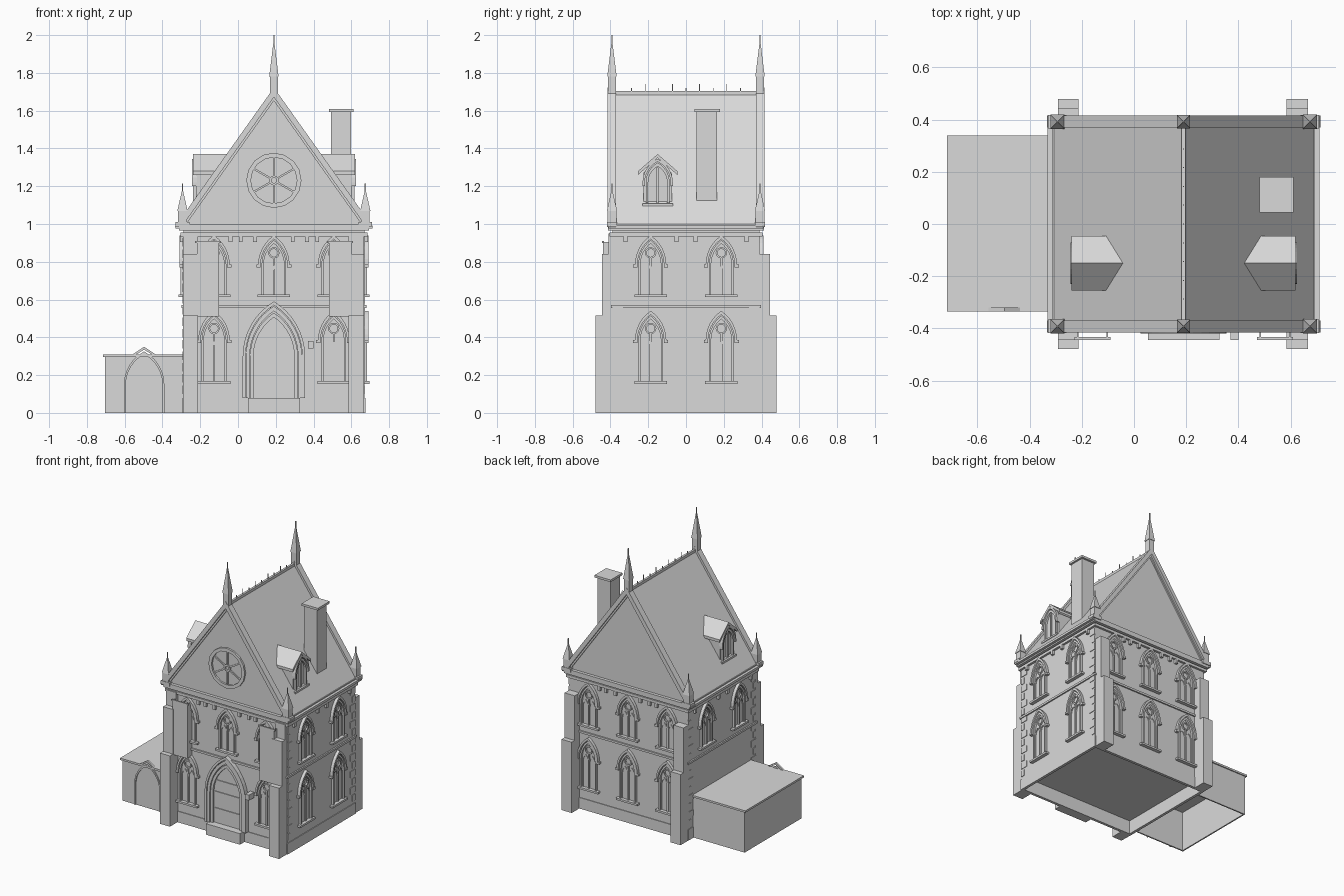
import bpy, bmesh, math
from mathutils import Matrix, Vector

if "Cube" in bpy.data.objects:
    bpy.data.objects.remove(bpy.data.objects["Cube"], do_unlink=True)

stone = bpy.data.materials.new("pale_grey_stone")
stone.use_nodes = True
stone.diffuse_color = (0.7, 0.7, 0.7, 1)
stone.node_tree.nodes["Principled BSDF"].inputs["Base Color"].default_value = (0.7, 0.7, 0.7, 1)

CX, HX, HY = 0.19, 0.479, 0.388       # house centre and half sizes
ID = Matrix.Identity(4)


def finish(name, bm, m=ID):
    bmesh.ops.recalc_face_normals(bm, faces=bm.faces)
    me = bpy.data.meshes.new(name)
    bm.to_mesh(me)
    bm.free()
    me.materials.append(stone)
    ob = bpy.data.objects.new(name, me)
    ob.matrix_world = m
    bpy.context.collection.objects.link(ob)
    return ob


def box(name, x0, x1, y0, y1, z0, z1, m=ID):
    bm = bmesh.new()
    bmesh.ops.create_cube(bm, size=1)
    for v in bm.verts:
        v.co = Vector(((x0 + x1) / 2 + v.co.x * (x1 - x0),
                       (y0 + y1) / 2 + v.co.y * (y1 - y0),
                       (z0 + z1) / 2 + v.co.z * (z1 - z0)))
    return finish(name, bm, m)


def shell(name, x0, x1, y0, y1, z0, z1, t):
    # four thin walls, open below
    box(name + "_left", x0, x0 + t, y0, y1, z0, z1)
    box(name + "_right", x1 - t, x1, y0, y1, z0, z1)
    box(name + "_front", x0 + t, x1 - t, y0, y0 + t, z0, z1)
    box(name + "_back", x0 + t, x1 - t, y1 - t, y1, z0, z1)


def prism(name, pts, y0, y1, m=ID):
    bm = bmesh.new()
    f = bm.faces.new([bm.verts.new((x, y0, z)) for x, z in pts])
    r = bmesh.ops.extrude_face_region(bm, geom=[f])
    for v in r["geom"]:
        if isinstance(v, bmesh.types.BMVert):
            v.co.y = y1
    return finish(name, bm, m)


def band(name, outer, inner, y0, y1, m=ID, closed=False):
    # moulding between two matching outlines
    bm = bmesh.new()
    rows = [[bm.verts.new((x, y, z)) for x, z in p]
            for p, y in ((outer, y0), (inner, y0), (inner, y1), (outer, y1))]
    n = len(outer)
    for i in range(n if closed else n - 1):
        j = (i + 1) % n
        for k in range(4):
            a, b = rows[k], rows[(k + 1) % 4]
            bm.faces.new((a[i], a[j], b[j], b[i]))
    if not closed:
        for i in (0, n - 1):
            bm.faces.new([r[i] for r in rows])
    return finish(name, bm, m)


def arch(w, bottom, spring, apex, u=0, steps=6):
    h = apex - spring
    r = (w * w + h * h) / (2 * w)
    end = math.atan2(h, r - w)
    half = [(w, bottom)] + [(w - r + r * math.cos(end * i / steps), spring + r * math.sin(end * i / steps))
                            for i in range(steps + 1)]
    return [(u + x, z) for x, z in half] + [(u - x, z) for x, z in half[-2::-1]]


def circle(u, z, r, n=12):
    return [(u + r * math.cos(math.tau * i / n), z + r * math.sin(math.tau * i / n)) for i in range(n)]


def wall(angle, dist, x=CX, y=0):
    # frame whose local -y points out of a wall
    return Matrix.Translation((x, y, 0)) @ Matrix.Rotation(math.radians(angle), 4, "Z") @ Matrix.Translation((0, -dist, 0))


def window(m, u, sill, spring):
    band("window_frame", arch(.065, sill, spring, spring + .13, u), arch(.054, sill, spring, spring + .112, u), -.015, .005, m)
    band("window_hood", arch(.083, spring - .005, spring, spring + .155, u),
         arch(.07, spring - .005, spring, spring + .135, u), -.022, .005, m)
    for s in (-1, 1):
        a, b = sorted((u + s * .07, u + s * .093))
        box("hood_stop", a, b, -.022, .005, spring - .015, spring, m)
        band("lancet", arch(.025, sill, spring - .03, spring + .022, u + s * .027, 3),
             arch(.021, sill, spring - .03, spring + .014, u + s * .027, 3), -.006, .005, m)
    box("mullion", u - .005, u + .005, -.01, .005, sill, spring + .04, m)
    band("tracery_ring", circle(u, spring + .062, .03), circle(u, spring + .062, .021), -.01, .005, m, True)
    box("window_sill", u - .086, u + .086, -.026, .005, sill - .006, sill + .008, m)


front, right = wall(0, HY), wall(90, HX)
back, left = wall(180, HY), wall(-90, HX)

# walls above a hollow plinth, and horizontal courses
box("walls", CX - HX, CX + HX, -HY, HY, .1, .97)
shell("plinth_base", CX - HX, CX + HX, -HY, HY, 0, .1, .015)
shell("plinth", CX - HX - .005, CX + HX + .005, -HY - .005, HY + .005, 0, .08, .01)
for name, g, z0, z1 in (("string_course", .01, .555, .57),
                        ("cornice_lower", .016, .935, .955), ("cornice_upper", .024, .965, 1.0)):
    box(name, CX - HX - g, CX + HX + g, -HY - g, HY + g, z0, z1)

# windows
for u in (-.317, 0, .317):
    window(front, u, .62, .785)
    window(back, u, .62, .785)
    window(back, u, .16, .385)
    if u:
        window(front, u, .16, .385)
for u in (-.187, .187):
    window(right, u, .62, .785)
    window(left, u, .62, .785)
    window(right, u, .16, .385)

# corbels below the cornice
for m, us in ((front, (.1, .175, .23)), (back, (.1, .175, .23)), (right, (.05, .32)), (left, (.05, .32))):
    for u in us:
        for s in (-u, u):
            box("corbel", s - .01, s + .01, -.018, .005, .905, .937, m)

# quoins on the side walls
for m in (right, left):
    for s in (-1, 1):
        for i in range(14):
            w = .055 if i % 2 else .03
            a, b = sorted((s * HY, s * (HY - w)))
            box("quoin", a, b, -.004, .005, .1 + i * .06, .145 + i * .06, m)

# stepped corner buttresses
for x0, x1 in ((-.292, -.212), (.585, .667)):
    for s in (-1, 1):
        for out, z1 in ((.48, .515), (.445, .84)):
            a, b = sorted((s * .38, s * out))
            box("buttress", x0, x1, a, b, 0, z1)
    box("corner_block", x0, x1, -.41, -.38, .84, .95)

# hollow projecting front panels with thin caps
for x0, x1 in ((-.218, -.1), (.481, .6)):
    box("front_panel", x0, x1, -.44, -.434, .51, .905)
    for x in (x0, x1 - .005):
        box("panel_side", x, x + .005, -.434, -.385, .51, .905)
    box("panel_cap", x0 - .01, x1 + .01, -.444, -.434, .9, .91)

# main door
for w, apex, out, t in ((.165, .59, .032, .015), (.148, .565, .026, .02), (.126, .53, .018, .018)):
    band("door_arch", arch(w, .08, .3, apex, 0, 8), arch(w - t, .08, .3, apex - t * 1.3, 0, 8), -out, .005, front)
prism("door_leaf", arch(.108, .08, .3, .506, 0, 8), -.004, .005, front)
for z in (.18, .3, .385):
    box("door_rail", -.1, .1, -.01, 0, z, z + .01, front)
box("door_step", CX - .137, CX + .137, -.445, -.38, 0, .08)
box("door_lantern", .37, .4, -.445, -.385, .34, .38)

# roof, gables and copings
prism("roof", [(CX - .508, .985), (CX, 1.695), (CX + .508, .985)], -.375, .375)
prism("gable_wall", [(CX - .475, .99), (CX, 1.68), (CX + .475, .99)], -.39, .39)
for s in (-1, 1):
    for name, o, t, y in (("gable_coping", 0, .036, .415), ("coping_bead", .036, .014, .4)):
        outer = [(CX - .524 + o, .985), (CX, 1.722 - o * 1.4), (CX + .524 - o, .985)]
        inner = [(CX - .524 + o + t, .985), (CX, 1.722 - (o + t) * 1.4), (CX + .524 - o - t, .985)]
        a, b = sorted((s * .37, s * y))
        band(name, outer, inner, a, b)
    a, b = sorted((CX + s * .47, CX + s * .522))
    box("eave_gutter", a, b, -.41, .41, .975, .992)
box("ridge", CX - .008, CX + .008, -.37, .37, 1.68, 1.703)
for i in range(9):
    y = -.288 + i * .072
    box("ridge_spike", CX - .002, CX + .002, y - .002, y + .002, 1.69, 1.74 if i % 2 else 1.72)


# pinnacles
def pinnacle(x, y, z0, z1, z2, w):
    box("pinnacle_shaft", x - w * .85, x + w * .85, y - w * .85, y + w * .85, z0, z1)
    bm = bmesh.new()
    bmesh.ops.create_cone(bm, segments=4, radius1=w * 1.414, radius2=.003, depth=z2 - z1, cap_ends=True,
                          matrix=Matrix.Translation((x, y, (z1 + z2) / 2)) @ Matrix.Rotation(math.pi / 4, 4, "Z"))
    finish("pinnacle_spire", bm)
    box("finial", x - .003, x + .003, y - .003, y + .003, z2 - .01, z2 + .035)


for y in (-.392, .392):
    pinnacle(CX, y, 1.67, 1.78, 1.965, .025)
    for s in (-1, 1):
        x = CX + s * .484
        box("pinnacle_base", x - .036, x + .036, y - .026, y + .026, .985, 1.01)
        pinnacle(x, y, 1.0, 1.07, 1.18, .027)

# rose window
ZR = 1.231
band("rose_rim", circle(0, ZR, .146, 16), circle(0, ZR, .122, 16), -.015, .01, front, True)
band("rose_hub", circle(0, ZR, .026), circle(0, ZR, .014), -.012, .01, front, True)
for i in range(6):
    spin = front @ Matrix.Translation((0, 0, ZR)) @ Matrix.Rotation(i * math.pi / 3 + math.pi / 6, 4, "Y")
    box("rose_spoke", .022, .126, -.01, .005, -.005, .005, spin)

# dormers on both slopes
for angle in (90, -90):
    m = wall(angle, .412, CX, -.15)
    prism("dormer_body", [(-.075, 1.1), (.075, 1.1), (.075, 1.27), (0, 1.345), (-.075, 1.27)], 0, .2, m)
    bm = bmesh.new()
    rows = [[bm.verts.new(p) for p in ((-.104, y1, z - .09), (0, y2, z), (.104, y1, z - .09))]
            for z, y1, y2 in ((1.37, -.017, -.017), (1.37, .13, .19), (1.35, .13, .19), (1.35, -.017, -.017))]
    for k in range(4):
        a, b = rows[k], rows[(k + 1) % 4]
        for i in (0, 1):
            bm.faces.new((a[i], a[i + 1], b[i + 1], b[i]))
    for i in (0, 2):
        bm.faces.new([r[i] for r in rows])
    finish("dormer_roof", bm, m)
    band("dormer_frame", arch(.063, 1.11, 1.22, 1.325), arch(.05, 1.11, 1.22, 1.305), -.015, .005, m)
    band("dormer_hood", arch(.08, 1.2, 1.22, 1.345), arch(.068, 1.2, 1.22, 1.33), -.022, .005, m)
    box("dormer_mullion", -.005, .005, -.01, .005, 1.11, 1.3, m)
    box("dormer_sill", -.08, .08, -.022, .005, 1.095, 1.108, m)

# chimney
box("chimney", .493, .598, .055, .165, 1.1, 1.6)
box("chimney_cap", .481, .612, .045, .18, 1.594, 1.61)

# hollow side annex with its arched doorway
shell("annex", -.705, -.28, -.325, .332, 0, .298, .01)
box("annex_roof", -.716, -.28, -.335, .34, .296, .31)
annex = wall(0, .325, -.497, 0)
band("annex_door_arch", arch(.107, 0, .15, .325), arch(.097, 0, .15, .31), -.008, .005, annex)
band("annex_gablet", [(-.06, .31), (0, .35), (.06, .31)], [(-.04, .31), (0, .335), (.04, .31)], -.01, .005, annex)
